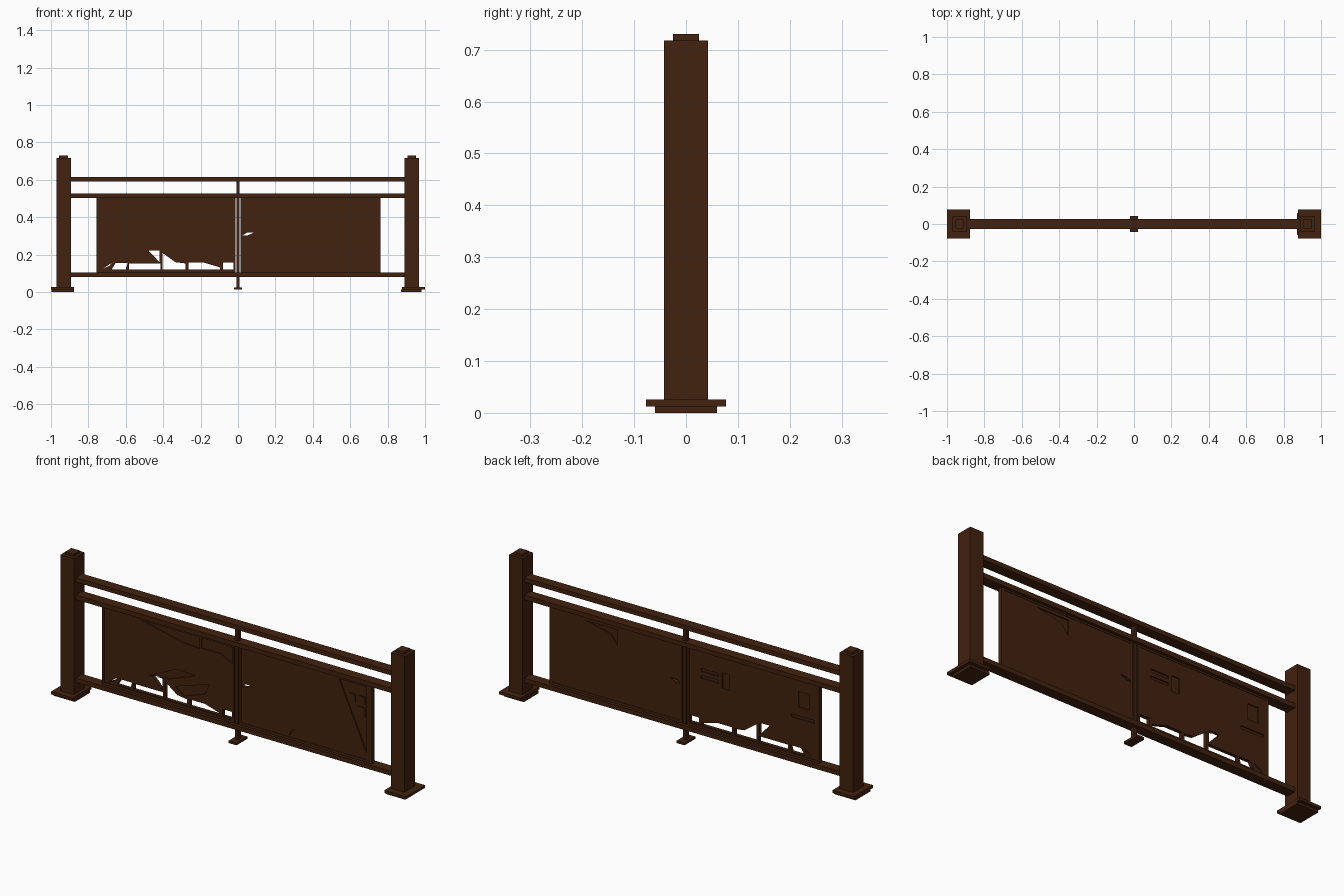
import bpy, bmesh

brown = bpy.data.materials.new("dark_brown")
brown.diffuse_color = (0.055, 0.0158, 0.0045, 1)


def make(name, bm):
    bmesh.ops.recalc_face_normals(bm, faces=bm.faces)
    me = bpy.data.meshes.new(name)
    bm.to_mesh(me)
    bm.free()
    me.materials.append(brown)
    ob = bpy.data.objects.new(name, me)
    bpy.context.scene.collection.objects.link(ob)
    return ob


def add_box(bm, x0, x1, y0, y1, z0, z1):
    vs = bmesh.ops.create_cube(bm, size=1)["verts"]
    for v in vs:
        v.co = ((x0 + x1) / 2 + v.co.x * (x1 - x0),
                (y0 + y1) / 2 + v.co.y * (y1 - y0),
                (z0 + z1) / 2 + v.co.z * (z1 - z0))


def boxes(name, *dims):
    bm = bmesh.new()
    for d in dims:
        add_box(bm, *d)
    return make(name, bm)


def add_prism(bm, pts, y0, y1):
    """Extrude an x-z outline along y."""
    f = bm.faces.new([bm.verts.new((x, y0, z)) for x, z in pts])
    ext = bmesh.ops.extrude_face_region(bm, geom=[f])["geom"]
    for v in ext:
        if isinstance(v, bmesh.types.BMVert):
            v.co.y = y1


# End posts with a small cap and a two-step foot
for side, cx, foot in (("left", -0.932, (-0.997, -0.877)), ("right", 0.929, (0.872, 0.982))):
    boxes(side + "_post", (cx - 0.038, cx + 0.038, -0.042, 0.042, 0.02, 0.718))
    boxes(side + "_post_cap", (cx - 0.024, cx + 0.024, -0.025, 0.025, 0.71, 0.73))
    out = (-1, -0.878) if cx < 0 else (0.878, 1)
    boxes(side + "_post_foot",
          (foot[0], foot[1], -0.06, 0.06, 0, 0.0125),
          (out[0], out[1], -0.077, 0.077, 0.0125, 0.026))

# Horizontal rails
for name, z0, z1 in (("top_rail", 0.592, 0.615), ("middle_rail", 0.503, 0.527),
                     ("bottom_rail", 0.081, 0.104)):
    boxes(name, (-0.9, 0.895, -0.026, 0.026, z0, z1))

# Slim middle support and its foot
boxes("middle_support", (-0.009, 0.009, -0.011, 0.011, 0.02, 0.6))
boxes("middle_support_foot", (-0.022, 0.022, -0.043, 0.043, 0.013, 0.025))

# Openings cut right through the panels
T = 0.009
through = [
    [(-0.725, 0.122), (-0.685, 0.142), (-0.675, 0.157)],
    [(-0.675, 0.122), (-0.655, 0.155), (-0.59, 0.155), (-0.60, 0.122)],
    [(-0.582, 0.122), (-0.582, 0.153), (-0.415, 0.153), (-0.415, 0.122)],
    [(-0.478, 0.222), (-0.42, 0.222), (-0.42, 0.16)],
    [(-0.404, 0.122), (-0.404, 0.21), (-0.335, 0.16), (-0.28, 0.153), (-0.28, 0.122)],
    [(-0.265, 0.122), (-0.265, 0.157), (-0.18, 0.157), (-0.095, 0.132), (-0.095, 0.122)],
    [(-0.08, 0.122), (-0.08, 0.157), (-0.02, 0.157), (-0.02, 0.122)],
    [(0.02, 0.302), (0.05, 0.318), (0.085, 0.318), (0.05, 0.302)],
]
# Shallow carved shapes on the front and the back
front_carving = [
    [(-0.54, 0.487), (-0.21, 0.487), (-0.21, 0.43), (-0.3, 0.435)],
    [(-0.2, 0.487), (-0.025, 0.487), (-0.025, 0.4), (-0.09, 0.435), (-0.2, 0.435)],
    [(-0.5, 0.215), (-0.34, 0.29), (-0.23, 0.285), (-0.38, 0.23)],
    [(-0.35, 0.2), (-0.155, 0.262), (-0.18, 0.205), (-0.3, 0.165)],
    [(0.575, 0.487), (0.73, 0.487), (0.73, 0.15)],
    [(0.29, 0.122), (0.315, 0.16), (0.33, 0.16)],
]
back_carving = [
    [(-0.19, 0.36), (-0.09, 0.36), (-0.09, 0.375), (-0.19, 0.375)],
    [(-0.19, 0.395), (-0.09, 0.395), (-0.09, 0.41), (-0.19, 0.41)],
    [(-0.25, 0.34), (-0.21, 0.34), (-0.21, 0.42), (-0.25, 0.42)],
    [(-0.73, 0.3), (-0.6, 0.3), (-0.6, 0.315), (-0.73, 0.315)],
    [(-0.7, 0.36), (-0.64, 0.36), (-0.64, 0.44), (-0.7, 0.44)],
    [(0.56, 0.48), (0.38, 0.48), (0.38, 0.4), (0.42, 0.45)],
]
bm = bmesh.new()
for pts in through:
    add_prism(bm, pts, -0.05, 0.05)
through_cutter = make("opening_cutter", bm)
bm = bmesh.new()
for pts in front_carving:
    add_prism(bm, pts, -0.05, -0.003)
for pts in back_carving:
    add_prism(bm, pts, 0.003, 0.05)
carving_cutter = make("carving_cutter", bm)
for c in (through_cutter, carving_cutter):
    c.hide_render = True

# Two infill panels, each with a thin border
for side, x0, x1 in (("left", -0.757, -0.014), ("right", 0.014, 0.762)):
    panel = boxes(side + "_panel", (x0 + 0.002, x1 - 0.002, -T, T, 0.1, 0.508))
    for c in (through_cutter, carving_cutter):
        mod = panel.modifiers.new("cut", "BOOLEAN")
        mod.operation = "DIFFERENCE"
        mod.solver = "EXACT"
        mod.object = c
    deps = bpy.context.evaluated_depsgraph_get()
    cut = bpy.data.meshes.new_from_object(panel.evaluated_get(deps))
    panel.modifiers.clear()
    panel.data = cut
    b, f = 0.011, T + 0.002
    boxes(side + "_panel_border",
          (x0, x0 + b, -f, f, 0.1, 0.507), (x1 - b, x1, -f, f, 0.1, 0.507),
          (x0 + b, x1 - b, -f, f, 0.1, 0.117), (x0 + b, x1 - b, -f, f, 0.494, 0.507))

# Raised blocks inside the right carved corner
boxes("corner_blocks", (0.635, 0.665, -0.008, 0, 0.39, 0.43),
      (0.68, 0.72, -0.008, 0, 0.39, 0.43), (0.68, 0.72, -0.008, 0, 0.33, 0.375))

for c in (through_cutter, carving_cutter):
    bpy.data.objects.remove(c)
